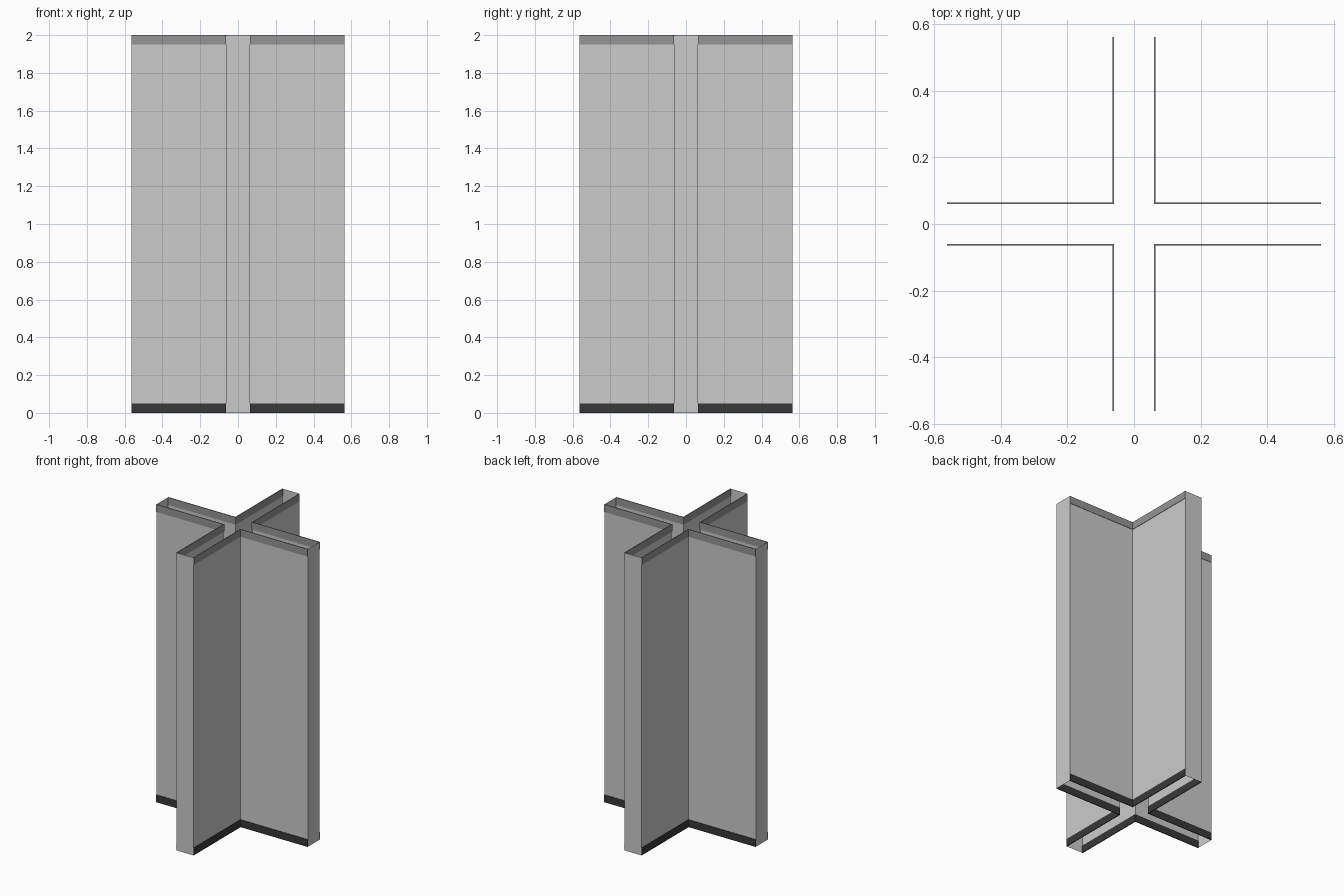
import bpy, bmesh

if "Cube" in bpy.data.objects:
    bpy.data.objects.remove(bpy.data.objects["Cube"])

A, B, H, T = 0.0625, 0.5625, 2.0, 0.05   # half width, arm reach, height, trim height
D = 0.0025                               # trim half thickness

def material(name, g):
    m = bpy.data.materials.new(name)
    m.diffuse_color = (g, g, g, 1)
    m.use_nodes = True
    m.node_tree.nodes["Principled BSDF"].inputs["Base Color"].default_value = m.diffuse_color
    return m

def extrude(name, outline, z0, z1, closed, capped, mat=None):
    bm = bmesh.new()
    lo = [bm.verts.new((x, y, z0)) for x, y in outline]
    hi = [bm.verts.new((x, y, z1)) for x, y in outline]
    n = len(outline)
    for i in range(n if closed else n - 1):
        j = (i + 1) % n
        bm.faces.new((lo[i], lo[j], hi[j], hi[i]))
    if capped:
        bm.faces.new(lo[::-1])
        bm.faces.new(hi)
        bmesh.ops.recalc_face_normals(bm, faces=bm.faces)
    me = bpy.data.meshes.new(name)
    bm.to_mesh(me)
    bm.free()
    ob = bpy.data.objects.new(name, me)
    bpy.context.collection.objects.link(ob)
    if mat:
        me.materials.append(mat)
    return ob

def turn(p, q):
    x, y = p
    for _ in range(q):
        x, y = -y, x
    return x, y

# hollow cross-shaped wall, open at top and bottom
quarter = [(B, -A), (B, A), (A, A)]
extrude("wall", [turn(p, q) for q in range(4) for p in quarter], 0, H, True, False)

# thin L-shaped trim along each inner corner, at the foot and the top
dark, grey = material("skirting_dark", 0.04), material("cornice_grey", 0.3)
ell = [(B, A - D), (B, A + D), (A + D, A + D), (A + D, B), (A - D, B), (A - D, A - D)]
for q in range(4):
    pts = [turn(p, q) for p in ell]
    extrude(f"skirting_{q}", pts, 0, T, True, True, dark)
    extrude(f"cornice_{q}", pts, H - T, H, True, True, grey)
